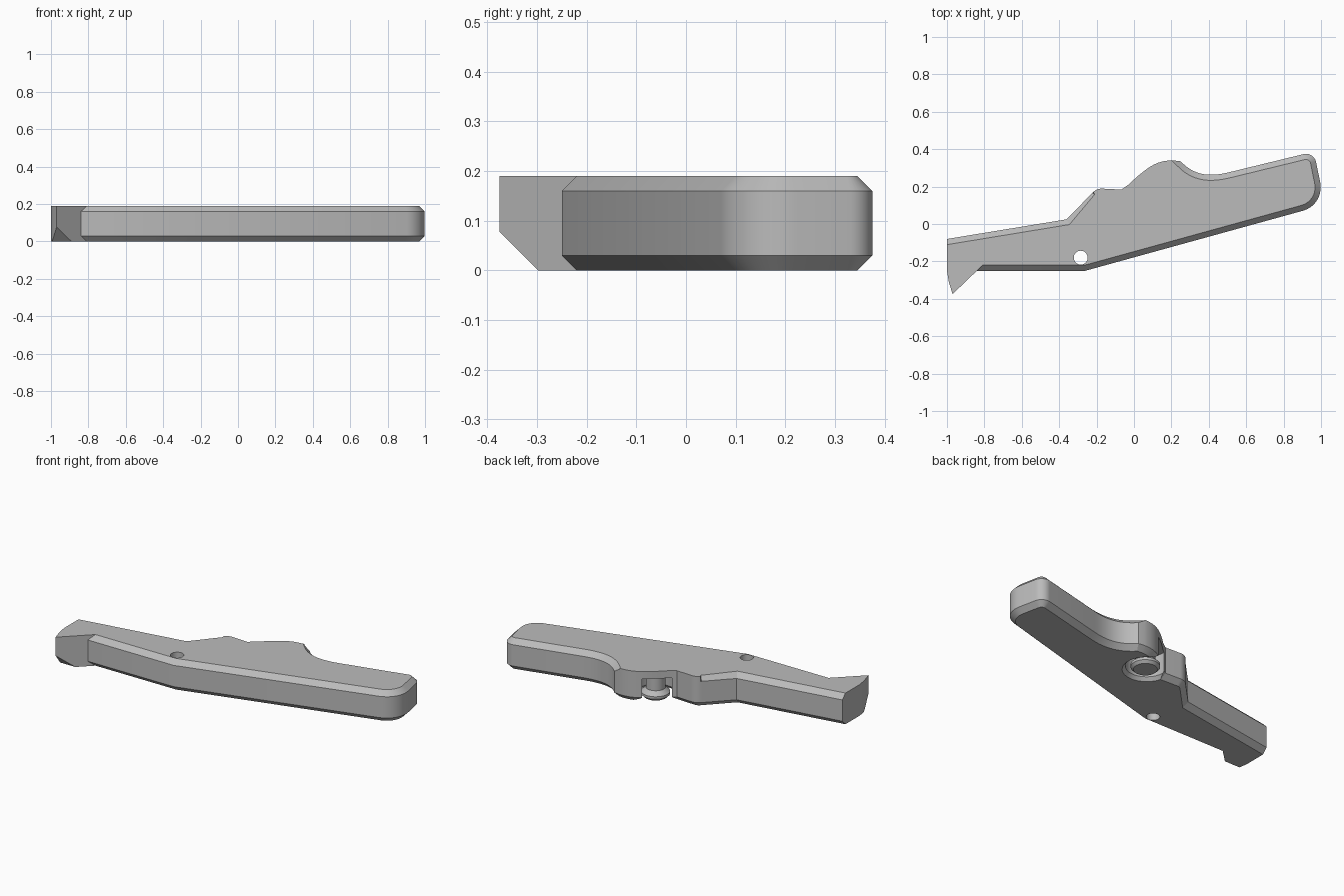
import bpy, bmesh, math
from mathutils import Vector
from mathutils.geometry import interpolate_bezier, intersect_line_line_2d

cube = bpy.data.objects.get("Cube")
if cube:
    bpy.data.objects.remove(cube)

HEIGHT, CHAMFER = 0.19, 0.03

grey = bpy.data.materials.new("plain grey")
grey.use_nodes = True
grey.diffuse_color = (0.5, 0.5, 0.5, 1)
grey.node_tree.nodes["Principled BSDF"].inputs["Base Color"].default_value = (0.5, 0.5, 0.5, 1)


def fillet(a, corner, b, r, n=10):
    """Points of an arc rounding a corner."""
    a, c, b = Vector(a), Vector(corner), Vector(b)
    u, v = (a - c).normalized(), (b - c).normalized()
    half = u.angle(v) / 2
    centre = c + (u + v).normalized() * r / math.sin(half)
    start = c + u * r / math.tan(half) - centre
    end = c + v * r / math.tan(half) - centre
    sweep = math.pi - 2 * half
    return [centre + (start * math.sin((1 - t) * sweep) + end * math.sin(t * sweep))
            / math.sin(sweep) for t in (i / n for i in range(n + 1))]


def bezier(*points, n=14):
    return [p.to_2d() for p in interpolate_bezier(*[Vector((*p, 0)) for p in points], n)]


def inset(points, widths):
    """Shift each edge inward by its own width and mitre the corners."""
    out = []
    for i, p in enumerate(points):
        a = (p - points[i - 1]).normalized()
        b = (points[(i + 1) % len(points)] - p).normalized()
        na, nb = Vector((-a.y, a.x)), Vector((-b.y, b.x))
        wa, wb = widths[i - 1], widths[i]
        turn = a.x * b.y - a.y * b.x
        if abs(turn) < 0.45:
            out.append(p + (na + nb).normalized() * (wa + wb) / 2)
        else:
            t = ((nb * wb - na * wa).x * b.y - (nb * wb - na * wa).y * b.x) / turn
            out.append(p + na * wa + a * t)
    return out


def finish(bm, name):
    bmesh.ops.recalc_face_normals(bm, faces=bm.faces)
    mesh = bpy.data.meshes.new(name)
    bm.to_mesh(mesh)
    bm.free()
    obj = bpy.data.objects.new(name, mesh)
    bpy.context.collection.objects.link(obj)
    mesh.materials.append(grey)
    return obj


def lathe(name, profile, x, y, steps=48):
    """Closed turned shape from (radius, z) points."""
    bm = bmesh.new()
    rings = [[bm.verts.new((x + r * math.cos(k * math.tau / steps),
                            y + r * math.sin(k * math.tau / steps), z))
              for k in range(steps)] for r, z in profile]
    for low, high in zip(rings, rings[1:]):
        for k in range(steps):
            j = (k + 1) % steps
            bm.faces.new((low[k], low[j], high[j], high[k]))
    bm.faces.new(rings[0])
    bm.faces.new(rings[-1])
    return finish(bm, name)


def smooth(obj):
    bpy.ops.object.select_all(action='DESELECT')
    obj.select_set(True)
    bpy.context.view_layer.objects.active = obj
    bpy.ops.object.shade_smooth_by_angle(angle=math.radians(25))


# Outline, anticlockwise: each run has points, top chamfer, bottom chamfer
front_bend, low_end, high_end = (-0.26, -0.25), (1.02, 0.103), (0.962, 0.387)
shoulder, back_bend = (-0.2, 0.19), (-0.36, 0.025)
runs = [
    ([(-1, -0.08), (-1, -0.25), (-0.99, -0.31), (-0.97, -0.375)], 0, 0),
    ([(-0.84, -0.25), front_bend], CHAMFER, CHAMFER),
    (fillet(front_bend, low_end, high_end, 0.13), CHAMFER, CHAMFER),
    (fillet(low_end, high_end, (0.5, 0.275), 0.055), CHAMFER, CHAMFER),
    (bezier((0.51, 0.277), (0.4, 0.25), (0.32, 0.26), (0.25, 0.335))[:-1], CHAMFER, CHAMFER),
    ([(0.25, 0.335)], 0, CHAMFER),
    (bezier((0.21, 0.34), (0.13, 0.34), (0.09, 0.315), (0.013, 0.25)), 0, CHAMFER),
    ([(-0.03, 0.21), (-0.067, 0.184)], 0, CHAMFER),
    (fillet((-0.067, 0.186), shoulder, back_bend, 0.07)[:-1], 0, CHAMFER),
    ([fillet((-0.067, 0.186), shoulder, back_bend, 0.07)[-1], back_bend], CHAMFER, CHAMFER),
]
outline = [Vector(p) for pts, _, _ in runs for p in pts]
top_widths = [t for pts, t, _ in runs for _ in pts]
low_widths = [b for pts, _, b in runs for _ in pts]

# Lever body
bm = bmesh.new()
layers = [(inset(outline, low_widths), 0), (outline, CHAMFER),
          (outline, HEIGHT - CHAMFER), (inset(outline, top_widths), HEIGHT)]
rings = [[bm.verts.new((p.x, p.y, z)) for p in pts] for pts, z in layers]
for low, high in zip(rings, rings[1:]):
    for i in range(len(low)):
        bm.faces.new((low[i - 1], low[i], high[i], high[i - 1]))
bm.faces.new(rings[0])
bm.faces.new(rings[-1])

# Slanted underside of the hook tip
cut = bmesh.ops.bisect_plane(bm, geom=bm.verts[:] + bm.edges[:] + bm.faces[:], dist=1e-5,
                             plane_co=(0, -0.298, 0), plane_no=(0, -1, -1), clear_outer=True)
bmesh.ops.holes_fill(bm, edges=[e for e in bm.edges if e.is_boundary])
body = finish(bm, "lever_body")

# Pivot hole and pin pocket
cutters = [
    lathe("pivot_hole_cutter", [(0.037, -0.1), (0.037, 0.3)], -0.285, -0.18),
    lathe("pocket_cutter", [(0.15, -0.02), (0.115, 0.02), (0.115, 0.145)], 0.07, 0.19),
]
bpy.context.view_layer.objects.active = body
for cutter in cutters:
    mod = body.modifiers.new(cutter.name, 'BOOLEAN')
    mod.operation, mod.solver, mod.object = 'DIFFERENCE', 'EXACT', cutter
    bpy.ops.object.modifier_apply(modifier=mod.name)
    bpy.data.objects.remove(cutter)
smooth(body)

# Flanged pin hanging in the pocket
pin = lathe("flanged_pin", [(0.055, 0.15), (0.055, 0.055), (0.08, 0.03), (0.08, 0.015),
                            (0.065, 0)], 0.075, 0.185)
smooth(pin)
